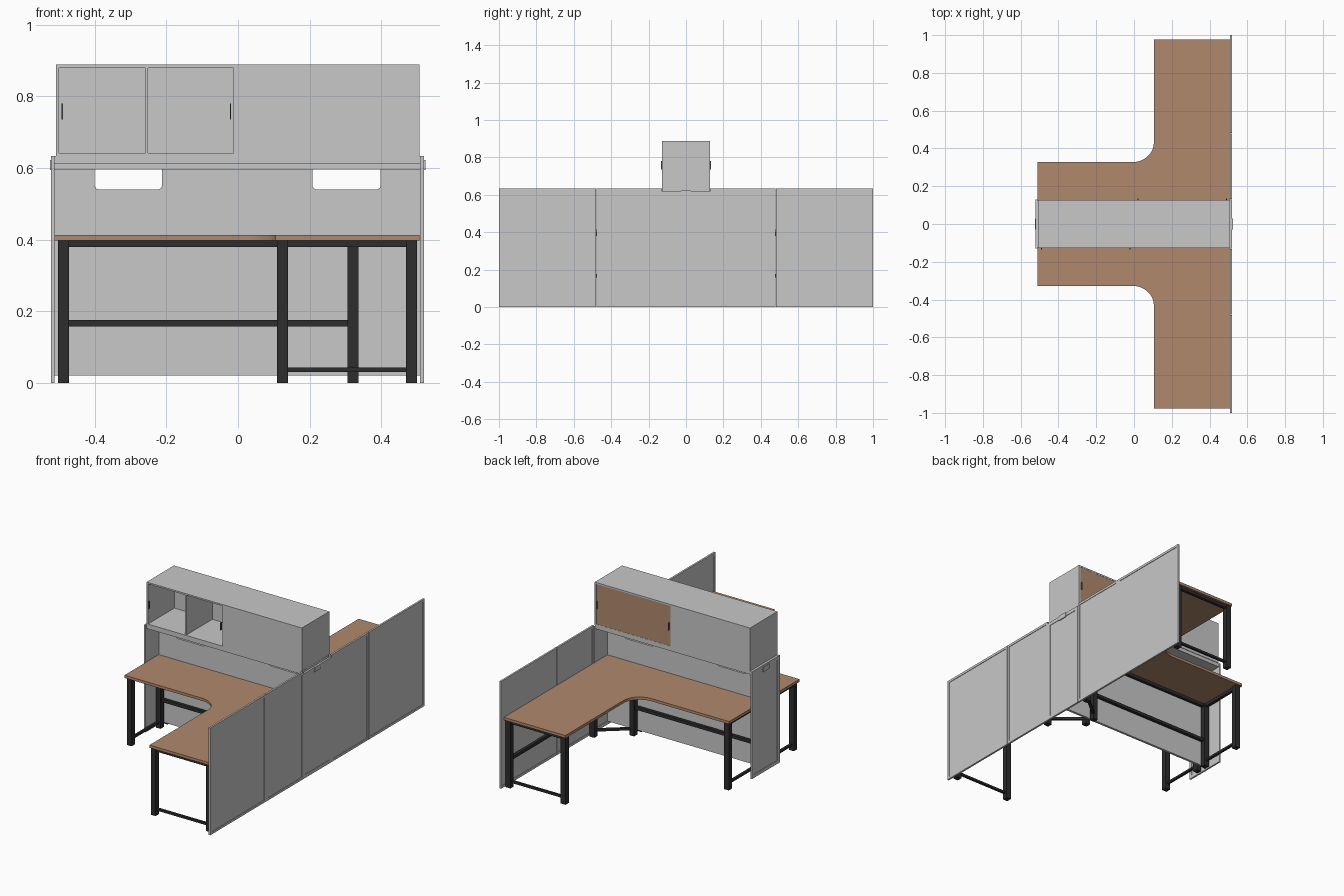
import bpy, bmesh, math
from mathutils import Vector

if "Cube" in bpy.data.objects:
    bpy.data.objects.remove(bpy.data.objects["Cube"])


def material(name, r, g, b):
    m = bpy.data.materials.new(name)
    m.diffuse_color = (r, g, b, 1)
    m.use_nodes = True
    m.node_tree.nodes["Principled BSDF"].inputs["Base Color"].default_value = m.diffuse_color
    return m


GREY = material("light_grey_panel", 0.58, 0.58, 0.58)
WOOD = material("brown_wood", 0.44, 0.25, 0.155)
BLACK = material("black_steel", 0.026, 0.026, 0.026)
DARK = material("dark_grey_handle", 0.1, 0.1, 0.1)


def finish(name, bm, mat):
    bmesh.ops.recalc_face_normals(bm, faces=bm.faces)
    me = bpy.data.meshes.new(name)
    bm.to_mesh(me)
    bm.free()
    me.materials.append(mat)
    ob = bpy.data.objects.new(name, me)
    bpy.context.collection.objects.link(ob)
    return ob


def boxes(name, mat, items):
    """One object made of boxes (x0, x1, y0, y1, z0, z1)."""
    bm = bmesh.new()
    for x0, x1, y0, y1, z0, z1 in items:
        vs = bmesh.ops.create_cube(bm, size=1)["verts"]
        for v in vs:
            v.co = Vector(((x0 + x1) / 2 + v.co.x * (x1 - x0),
                           (y0 + y1) / 2 + v.co.y * (y1 - y0),
                           (z0 + z1) / 2 + v.co.z * (z1 - z0)))
    return finish(name, bm, mat)


def prism(name, mat, pts, depth):
    """Extrude a closed 3D outline along a vector."""
    bm = bmesh.new()
    f = bm.faces.new([bm.verts.new(p) for p in pts])
    ext = bmesh.ops.extrude_face_region(bm, geom=[f])["geom"]
    for v in ext:
        if isinstance(v, bmesh.types.BMVert):
            v.co += Vector(depth)
    return finish(name, bm, mat)


def framed(name, x0, x1, y0, y1, z0, z1, b=0.014):
    """Thin upright panel across x: border frame with a slightly sunk infill."""
    boxes(name, GREY, [
        (x0, x1, y0, y0 + b, z0, z1), (x0, x1, y1 - b, y1, z0, z1),
        (x0, x1, y0 + b, y1 - b, z0, z0 + b), (x0, x1, y0 + b, y1 - b, z1 - b, z1),
        (x0 + 0.003, x1 - 0.003, y0 + b, y1 - b, z0 + b, z1 - b)])


# Long side wall and the two end panels of the spine
for s, tag in ((-1, "front"), (1, "back")):
    for a, b, part in ((0.132, 0.478, "inner"), (0.481, 1.0, "outer")):
        lo, hi = sorted((s * a, s * b))
        framed(f"{tag}_{part}_wall_panel", 0.508, 0.519, lo, hi, 0, 0.633)
framed("spine_end_panel_right", 0.508, 0.519, -0.13, 0.13, 0, 0.62, 0.02)
framed("spine_end_panel_left", -0.522, -0.512, -0.13, 0.13, 0, 0.633, 0.02)
boxes("end_clips", GREY, [(0.517, 0.523, -0.028, 0.028, 0.594, 0.622),
                          (-0.525, -0.52, -0.028, 0.028, 0.594, 0.622)])

# Spine panel with two cable notches along its top edge
outline = [(-0.512, 0.02), (0.508, 0.02), (0.508, 0.598)]
for x0, x1 in ((0.208, 0.398), (-0.40, -0.212)):
    r = 0.01
    outline += [(x1, 0.598), (x1, 0.54 + r), (x1 - 0.003, 0.543), (x1 - r, 0.54),
                (x0 + r, 0.54), (x0 + 0.003, 0.543), (x0, 0.54 + r), (x0, 0.598)]
outline.append((-0.512, 0.598))
prism("spine_panel", GREY, [(x, -0.007, z) for x, z in outline], (0, 0.014, 0))
boxes("spine_top_channel", GREY, [(-0.512, 0.508, -0.028, 0.028, 0.596, 0.612)])
boxes("cabinet_shelf", GREY, [(-0.512, 0.508, -0.125, 0.125, 0.612, 0.633)])

# Overhead cabinet: left half opens to the front, right half to the back
X0, X1, Y, Z0, Z1, T = -0.508, 0.507, 0.128, 0.633, 0.888, 0.009
boxes("cabinet_shell", GREY, [
    (X0, X1, -Y, Y, Z0, Z0 + T), (X0, X1, -Y, Y, Z1 - T, Z1),
    (X0, X0 + T, -Y, Y, Z0 + T, Z1 - T), (X1 - T, X1, -Y, Y, Z0 + T, Z1 - T),
    (-0.012, 0.012, -Y, Y, Z0 + T, Z1 - T),
    (0.012, X1 - T, -Y, -Y + T, Z0 + T, Z1 - T),
    (X0 + T, -0.012, Y - T, Y, Z0 + T, Z1 - T)])
boxes("cubby_divider", GREY, [(-0.258, -0.251, -Y + 0.004, Y - T, Z0 + T, Z1 - T)])
boxes("back_cabinet_door", WOOD, [(0.013, X1 - T - 0.001, Y - 0.009, Y - 0.001, Z0 + T, Z1 - T)])
boxes("cabinet_handles", DARK, [
    (s * x - 0.002, s * x + 0.002, min(s * 0.124, s * 0.134), max(s * 0.124, s * 0.134), 0.735, 0.78)
    for s in (-1, 1) for x in (0.49, 0.021)])

# Two mirrored L-shaped desks
LEG, TOP = 0.031, 0.397


def leg(x, y, h=TOP):
    return (x, x + LEG, y, y + LEG, 0, h)


arc = [(-0.005 + 0.11 * math.cos(a), 0.433 - 0.105 * math.sin(a))
       for a in [math.pi / 2 * i / 16 for i in range(17)]]
desk = [(-0.512, 0.009), (0.507, 0.009), (0.507, 0.976), (0.105, 0.976)] + arc + [(-0.512, 0.328)]

for s, tag in ((-1, "front"), (1, "back")):
    prism(f"{tag}_desk_top", WOOD, [(x, s * y, TOP) for x, y in desk], (0, 0, 0.016))

    def mirrored(items):
        return [(a, b, min(s * c, s * d), max(s * c, s * d), e, f) for a, b, c, d, e, f in items]

    # Legs: side frame, wing end frame and corner pair
    boxes(f"{tag}_desk_legs", BLACK, mirrored([
        leg(-0.503, 0.018), leg(-0.503, 0.288), leg(0.109, 0.938), leg(0.469, 0.938),
        leg(0.305, 0.018), leg(0.469, 0.155)]))

    # Rails: top, middle stretcher and low foot rails
    rails = []
    for z0, z1 in ((0.379, TOP), (0.157, 0.175)):
        rails += [(-0.472, 0.305, 0.024, 0.042, z0, z1), (0.476, 0.494, 0.186, 0.938, z0, z1)]
    rails += [(-0.497, -0.479, 0.049, 0.288, 0.379, TOP), (-0.495, -0.481, 0.049, 0.288, 0.03, 0.043),
              (0.14, 0.469, 0.945, 0.963, 0.379, TOP), (0.14, 0.469, 0.947, 0.961, 0.03, 0.043),
              (0.336, 0.494, 0.024, 0.042, 0.379, TOP), (0.476, 0.494, 0.042, 0.155, 0.379, TOP)]
    boxes(f"{tag}_desk_rails", BLACK, mirrored(rails))

    # Diagonal braces between the corner legs
    for z0, h, part in ((0.03, 0.013, "low"), (0.379, 0.018, "top")):
        brace = [(0.325, 0.047), (0.336, 0.035), (0.482, 0.157), (0.471, 0.169)]
        prism(f"{tag}_{part}_corner_brace", BLACK, [(x, s * y, z0) for x, y in brace], (0, 0, h))
